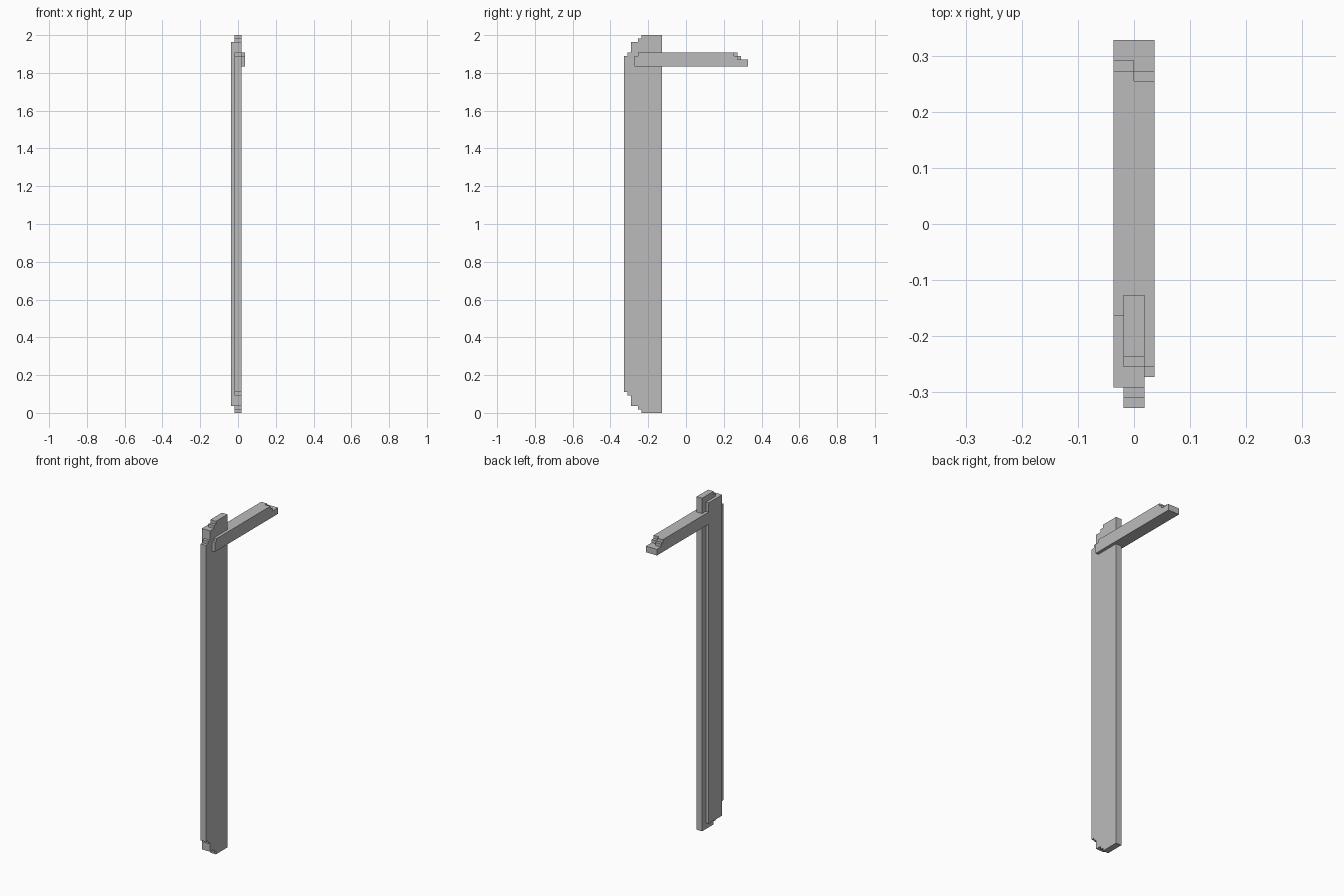
import bpy
import bmesh

U = 2 / 109          # one step of the blocky grid
FRONT = -0.328       # front edge of the post
BACK = 0.328         # far end of the arm

cube = bpy.data.objects.get("Cube")
if cube:
    bpy.data.objects.remove(cube, do_unlink=True)

grey = bpy.data.materials.new("plain_grey")
grey.use_nodes = True
colour = (0.5, 0.5, 0.5, 1)
grey.diffuse_color = colour
grey.node_tree.nodes["Principled BSDF"].inputs["Base Color"].default_value = colour


def extrude_profile(name, profile, x0, x1):
    """Extrude a (y, z) outline from x0 to x1."""
    bm = bmesh.new()
    face = bm.faces.new([bm.verts.new((x0, y, z)) for y, z in profile])
    result = bmesh.ops.extrude_face_region(bm, geom=[face])
    verts = [v for v in result["geom"] if isinstance(v, bmesh.types.BMVert)]
    bmesh.ops.translate(bm, verts=verts, vec=(x1 - x0, 0, 0))
    bmesh.ops.recalc_face_normals(bm, faces=bm.faces[:])
    mesh = bpy.data.meshes.new(name)
    bm.to_mesh(mesh)
    bm.free()
    mesh.materials.append(grey)
    obj = bpy.data.objects.new(name, mesh)
    bpy.context.collection.objects.link(obj)
    return obj


def stairs(points):
    """Turn (y, z) tread starts into a stepped line."""
    line = [points[0]]
    for y, z in points[1:]:
        line += [(y, line[-1][1]), (y, z)]
    return line


# Tall post: stepped front corners, the same at top and bottom
treads = [(0, 6), (1, 5), (2, 2), (4, 1), (5, 0)]
upper = stairs([(FRONT + a * U, 2 - b * U) for a, b in treads])
upper.append((FRONT + 11 * U, 2))
lower = [(y, 2 - z) for y, z in reversed(upper)]
extrude_profile("post", upper + lower, -U, U)

# Thin slab on the right face of the post
y0, y1, z0, z1 = FRONT + 2 * U, FRONT + 9 * U, 2 * U, 2 - 2 * U
extrude_profile("side_slab", [(y0, z0), (y0, z1), (y1, z1), (y1, z0)], -2 * U, -U)

# Arm reaching backwards: two halves whose end steps are offset by one
top = 2 - 5 * U
base = top - 4 * U
for name, x0, x1, shift in (("arm_right_half", -2 * U, 0, 0),
                            ("arm_left_half", 0, 2 * U, U)):
    steps = stairs([(FRONT + 3 * U, top - U), (FRONT + 4 * U, top),
                    (BACK - 3 * U - shift, top - U),
                    (BACK - 2 * U - shift, top - 2 * U)])
    outline = [(FRONT + 3 * U, base)] + steps + [(BACK, top - 2 * U), (BACK, base)]
    extrude_profile(name, outline, x0, x1)
